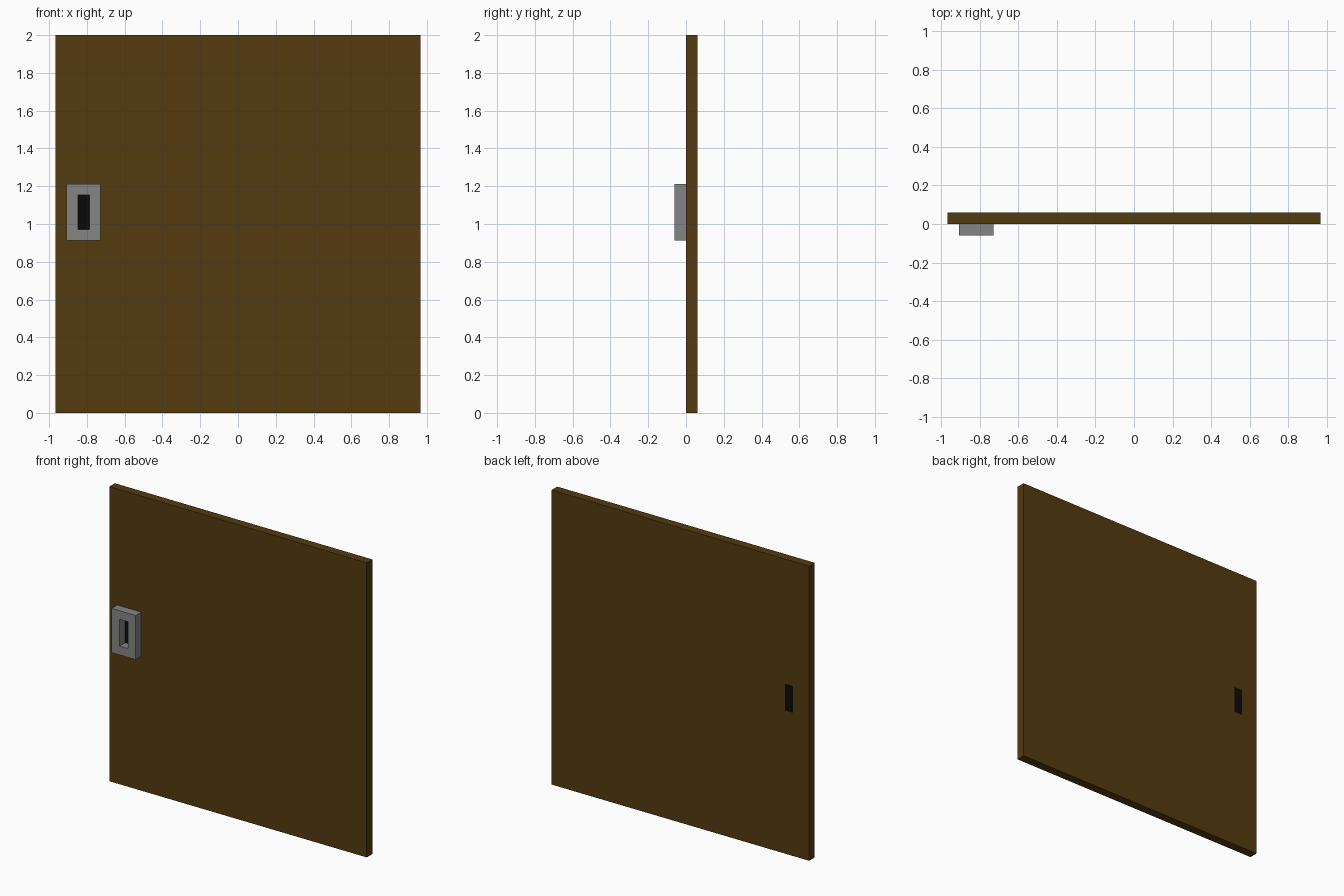
import bpy
import bmesh

if "Cube" in bpy.data.objects:
    bpy.data.objects.remove(bpy.data.objects["Cube"])


def material(name, rgb):
    m = bpy.data.materials.new(name)
    m.diffuse_color = (*rgb, 1.0)
    m.use_nodes = True
    m.node_tree.nodes["Principled BSDF"].inputs["Base Color"].default_value = m.diffuse_color
    return m


BROWN = material("dark brown", (0.088, 0.043, 0.0048))
GREY = material("mid grey", (0.235, 0.235, 0.235))
BLACK = material("near black", (0.003, 0.003, 0.003))

# Slot shared by door, handle and insert: x0, x1, z0, z1
SLOT = (-0.847, -0.785, 0.972, 1.154)


def finish(name, bm, mat):
    bmesh.ops.recalc_face_normals(bm, faces=bm.faces)
    me = bpy.data.meshes.new(name)
    bm.to_mesh(me)
    bm.free()
    me.materials.append(mat)
    ob = bpy.data.objects.new(name, me)
    bpy.context.collection.objects.link(ob)
    return ob


def loop(bm, rect, y):
    x0, x1, z0, z1 = rect
    return [bm.verts.new((x, y, z))
            for x, z in ((x0, z0), (x1, z0), (x1, z1), (x0, z1))]


def slotted_panel(name, rect, y0, y1, mat):
    """Rectangular panel with the slot passing straight through it."""
    bm = bmesh.new()
    rings = [loop(bm, rect, y0), loop(bm, SLOT, y0),
             loop(bm, SLOT, y1), loop(bm, rect, y1)]
    for a, b in zip(rings, rings[1:] + rings[:1]):
        for i in range(4):
            j = (i + 1) % 4
            bm.faces.new((a[i], a[j], b[j], b[i]))
    return finish(name, bm, mat)


def box(name, rect, y0, y1, mat):
    bm = bmesh.new()
    a, b = loop(bm, rect, y0), loop(bm, rect, y1)
    bm.faces.new(a)
    bm.faces.new(b)
    for i in range(4):
        j = (i + 1) % 4
        bm.faces.new((a[i], a[j], b[j], b[i]))
    return finish(name, bm, mat)


# Door leaf
slotted_panel("door_panel", (-0.967, 0.967, 0.0, 2.0), 0.0, 0.06, BROWN)
# Raised handle plate on the front
slotted_panel("handle_plate", (-0.908, -0.727, 0.912, 1.212), -0.06, 0.0, GREY)
# Dark insert filling the slot through the door
box("slot_insert", SLOT, 0.0, 0.06, BLACK)
